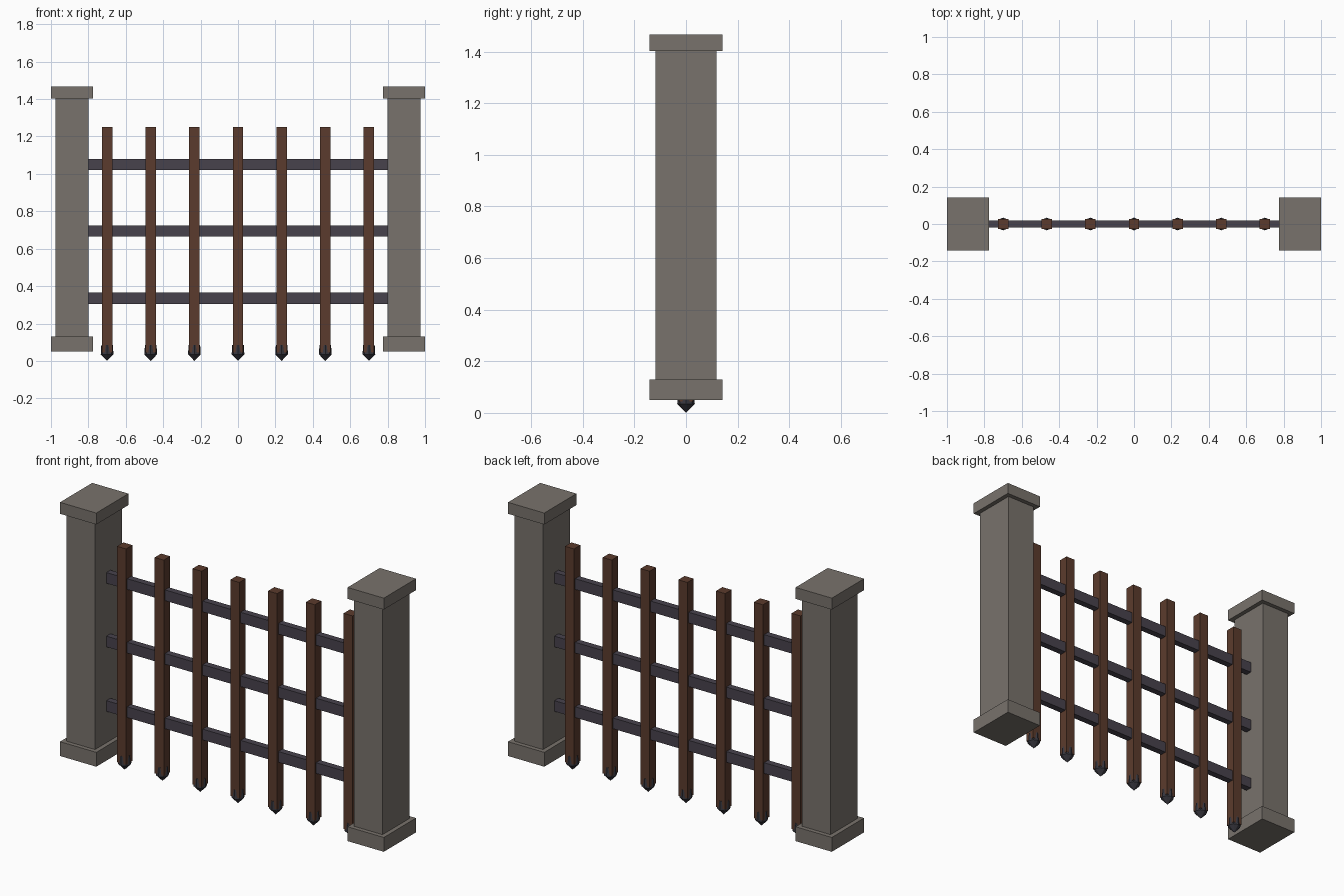
import bpy, bmesh, math
from mathutils import Matrix

if "Cube" in bpy.data.objects:
    bpy.data.objects.remove(bpy.data.objects["Cube"])


def material(name, rgb):
    m = bpy.data.materials.new(name)
    m.diffuse_color = (*rgb, 1)
    m.use_nodes = True
    m.node_tree.nodes["Principled BSDF"].inputs["Base Color"].default_value = m.diffuse_color
    return m


STONE = material("grey stone", (0.19, 0.17, 0.15))
WOOD = material("brown wood", (0.105, 0.044, 0.026))
RAIL = material("dark rail iron", (0.064, 0.055, 0.073))
TIP = material("black tip iron", (0.04, 0.039, 0.05))


def make_object(name, bm, mat):
    mesh = bpy.data.meshes.new(name)
    bmesh.ops.recalc_face_normals(bm, faces=bm.faces)
    bm.to_mesh(mesh)
    bm.free()
    mesh.materials.append(mat)
    obj = bpy.data.objects.new(name, mesh)
    bpy.context.collection.objects.link(obj)
    return obj


def box(name, x, width, depth, z0, z1, mat):
    bm = bmesh.new()
    place = Matrix.Translation((x, 0, (z0 + z1) / 2)) @ Matrix.Diagonal((width, depth, z1 - z0, 1))
    bmesh.ops.create_cube(bm, size=1, matrix=place)
    return make_object(name, bm, mat)


def spike(name, x, mat, sides=8):
    # Faceted collar around the picket foot, tapering to a point
    bm = bmesh.new()
    rings = []
    for r, z in ((0.031, 0.085), (0.034, 0.035)):
        rings.append([bm.verts.new((x + r * math.cos(a), r * math.sin(a), z))
                      for a in (math.tau * i / sides for i in range(sides))])
    tip = bm.verts.new((x, 0, 0))
    bm.faces.new(rings[0])
    for i in range(sides):
        j = (i + 1) % sides
        bm.faces.new((rings[0][i], rings[0][j], rings[1][j], rings[1][i]))
        bm.faces.new((rings[1][i], rings[1][j], tip))
    return make_object(name, bm, mat)


# Stone posts with base and cap
for side, label in ((-1, "left"), (1, "right")):
    x = side * 0.888
    box(label + "_post", x, 0.175, 0.236, 0.10, 1.43, STONE)
    box(label + "_post_base", x, 0.224, 0.284, 0.05, 0.13, STONE)
    box(label + "_post_cap", x, 0.224, 0.284, 1.402, 1.466, STONE)

# Horizontal rails
for i, z in enumerate((0.335, 0.695, 1.05)):
    box(f"rail_{i + 1}", 0, 1.61, 0.036, z - 0.03, z + 0.03, RAIL)

# Vertical pickets with pointed feet
for i in range(7):
    x = (i - 3) * 0.2333
    box(f"picket_{i + 1}", x, 0.056, 0.056, 0.045, 1.25, WOOD)
    spike(f"picket_tip_{i + 1}", x, TIP)
